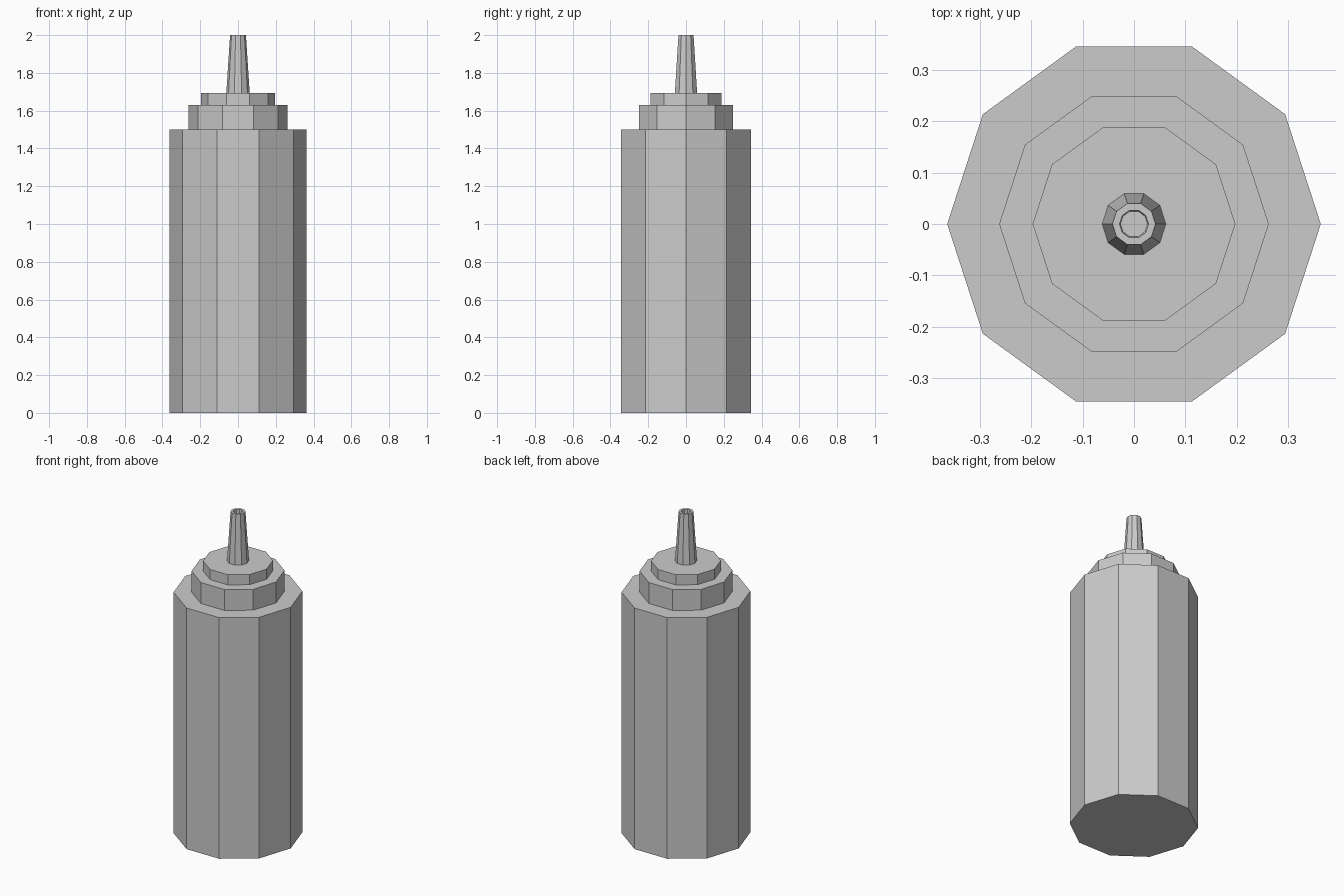
import bpy
import math

if "Cube" in bpy.data.objects:
    bpy.data.objects.remove(bpy.data.objects["Cube"])

SIDES = 10


def lathe(name, profile, cap_start=False, cap_end=False):
    """Revolve (radius, height) points into a flat-sided part."""
    verts = [(r * math.cos(2 * math.pi * i / SIDES),
              r * math.sin(2 * math.pi * i / SIDES), z)
             for r, z in profile for i in range(SIDES)]
    faces = []
    for ring in range(len(profile) - 1):
        a, b = ring * SIDES, (ring + 1) * SIDES
        for i in range(SIDES):
            j = (i + 1) % SIDES
            faces.append((a + i, a + j, b + j, b + i))
    if cap_start:
        faces.append(tuple(reversed(range(SIDES))))
    if cap_end:
        faces.append(tuple(range(len(verts) - SIDES, len(verts))))
    mesh = bpy.data.meshes.new(name)
    mesh.from_pydata(verts, [], faces)
    mesh.update()
    obj = bpy.data.objects.new(name, mesh)
    bpy.context.collection.objects.link(obj)
    return obj


# Bottle with flat base and shoulder
lathe("bottle_body", [(0.363, 0), (0.363, 1.5), (0.262, 1.5)], cap_start=True)

# Two-step screw cap
lathe("cap", [(0.262, 1.5), (0.262, 1.63), (0.197, 1.63),
              (0.197, 1.693), (0.062, 1.693)])

# Tapered nozzle with a recessed opening
lathe("nozzle", [(0.062, 1.693), (0.042, 2.0), (0.028, 2.0), (0.026, 1.95)],
      cap_end=True)
